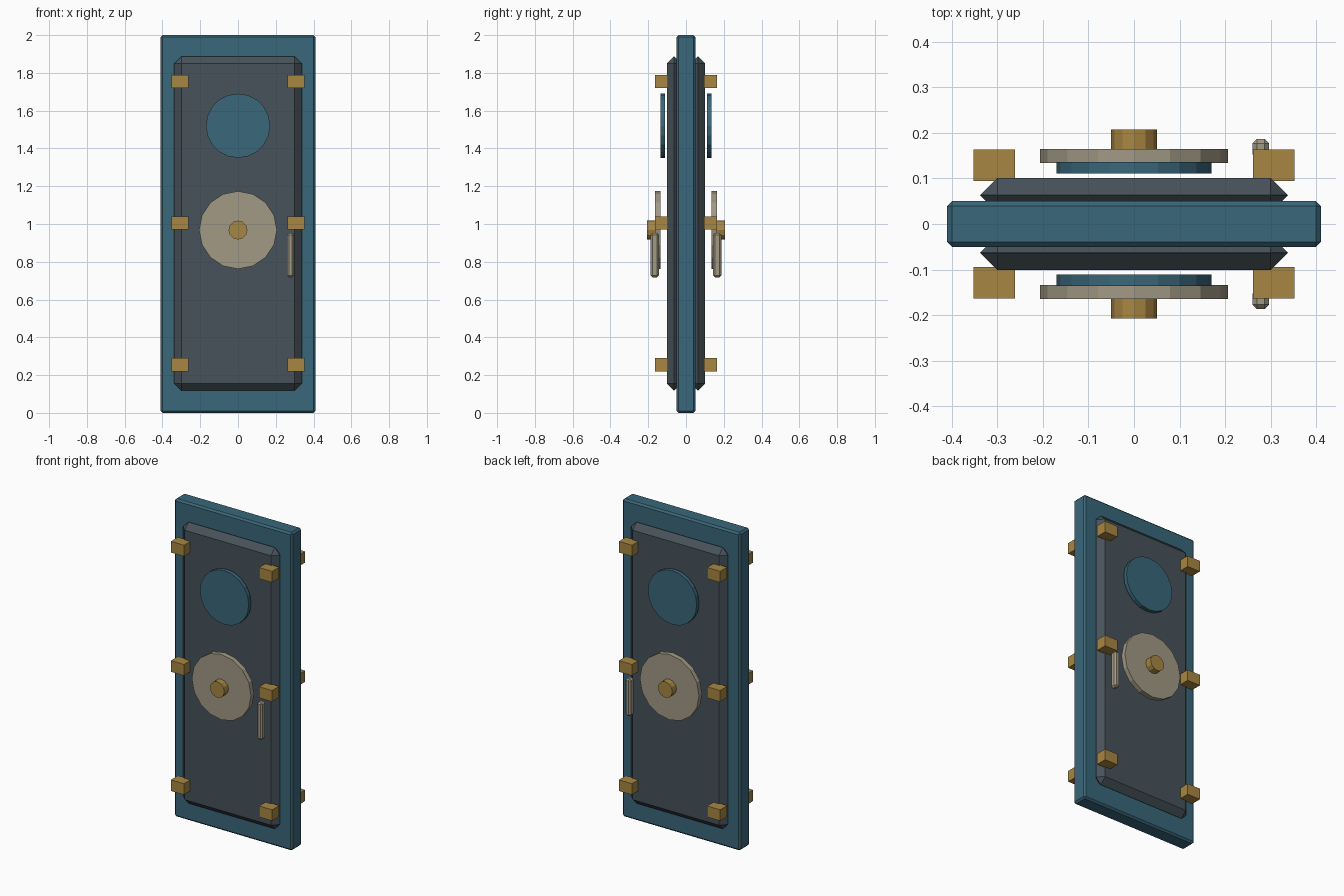
import bpy, bmesh, math
from mathutils import Matrix

if "Cube" in bpy.data.objects:
    bpy.data.objects.remove(bpy.data.objects["Cube"])


def material(name, rgb):
    m = bpy.data.materials.new(name)
    m.diffuse_color = (*rgb, 1)
    m.use_nodes = True
    m.node_tree.nodes["Principled BSDF"].inputs["Base Color"].default_value = m.diffuse_color
    return m


TEAL = material("teal_paint", (0.042, 0.135, 0.195))
DARK = material("dark_panel", (0.062, 0.084, 0.10))
BRASS = material("brass", (0.39, 0.24, 0.055))
STEEL = material("pale_metal", (0.36, 0.32, 0.235))


def finish(bm, name, mat):
    bmesh.ops.recalc_face_normals(bm, faces=bm.faces)
    me = bpy.data.meshes.new(name)
    bm.to_mesh(me)
    bm.free()
    me.materials.append(mat)
    ob = bpy.data.objects.new(name, me)
    bpy.context.collection.objects.link(ob)
    return ob


def box(name, mat, center, size, bevel=0.0):
    bm = bmesh.new()
    bmesh.ops.create_cube(bm, size=1, matrix=Matrix.Translation(center) @ Matrix.Diagonal((*size, 1)))
    if bevel:
        bmesh.ops.bevel(bm, geom=bm.edges[:], offset=bevel, segments=1, affect='EDGES')
    return finish(bm, name, mat)


def disc(name, mat, radius, z, y0, y1, sides):
    # Flat cylinder whose axis runs along y
    bm = bmesh.new()
    m = Matrix.Translation((0, (y0 + y1) / 2, z)) @ Matrix.Rotation(math.pi / 2, 4, 'X')
    bmesh.ops.create_cone(bm, cap_ends=True, segments=sides, radius1=radius, radius2=radius,
                          depth=abs(y1 - y0), matrix=m @ Matrix.Rotation(math.pi / 2, 4, 'Z'))
    return finish(bm, name, mat)


# Main door slab
box("door_slab", TEAL, (0, 0, 1), (0.82, 0.10, 2.0), 0.011)

# Identical fittings on front and back
for side, s in (("front", -1), ("back", 1)):
    # Raised chamfered panel
    box(side + "_panel", DARK, (0, s * 0.0635, 1.003), (0.675, 0.076, 1.77), 0.0375)
    # Porthole and locking wheel with hub
    disc(side + "_porthole", TEAL, 0.17, 1.52, s * 0.111, s * 0.136, 20)
    disc(side + "_wheel", STEEL, 0.206, 0.968, s * 0.134, s * 0.165, 16)
    disc(side + "_wheel_hub", BRASS, 0.05, 0.968, s * 0.155, s * 0.207, 12)
    # Pull handle
    box(side + "_handle", STEEL, (0.278, s * 0.165, 0.835), (0.036, 0.044, 0.235), 0.01)
    # Latch blocks along both edges
    for edge, x in (("left", -0.307), ("right", 0.307)):
        for i, z in enumerate((0.255, 1.005, 1.755)):
            box(f"{side}_{edge}_latch_{i + 1}", BRASS, (x, s * 0.129, z), (0.091, 0.07, 0.07))
